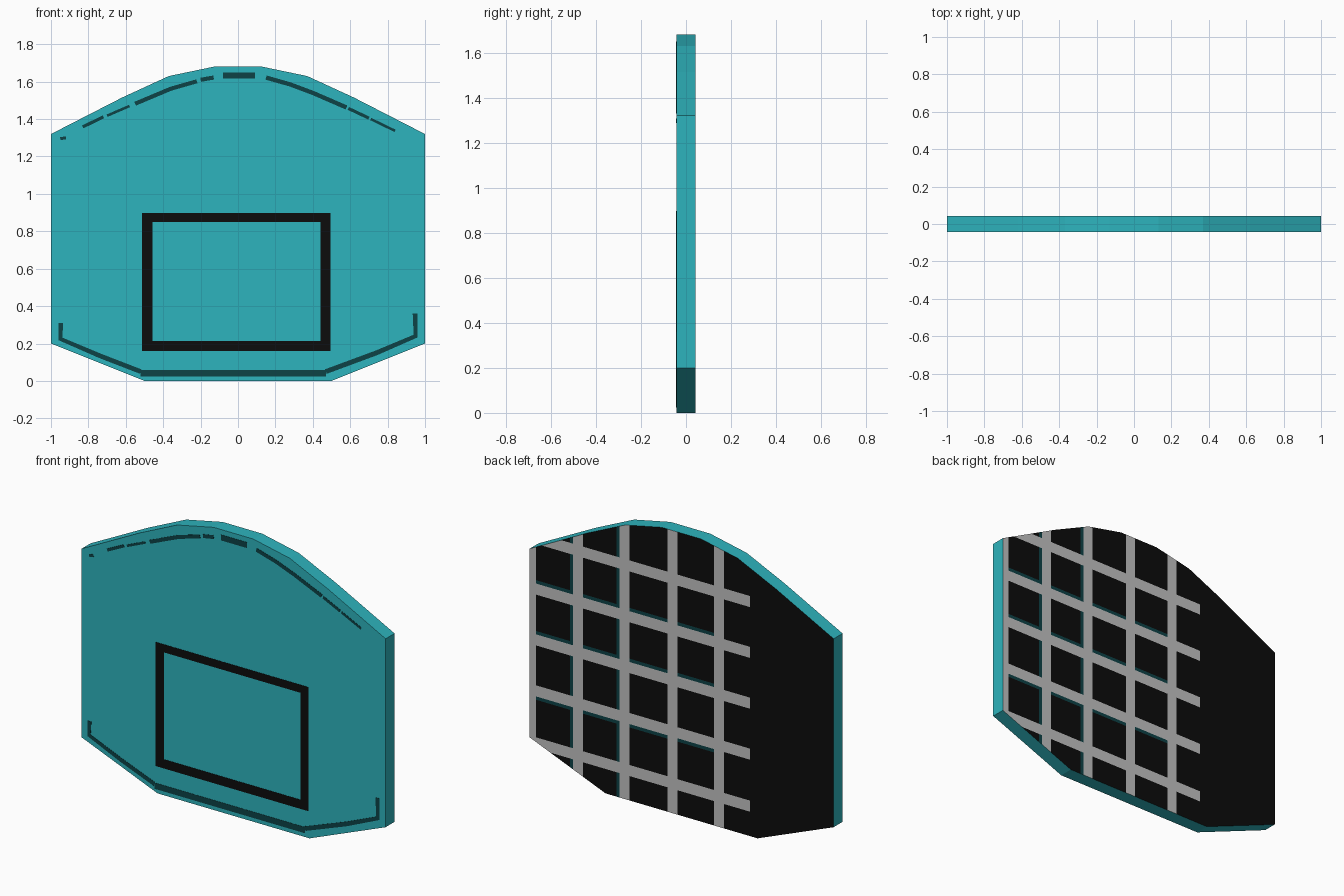
import bpy, bmesh
from mathutils import Vector

if "Cube" in bpy.data.objects:
    bpy.data.objects.remove(bpy.data.objects["Cube"])


def material(name, rgb):
    m = bpy.data.materials.new(name)
    m.diffuse_color = (*rgb, 1)
    m.use_nodes = True
    m.node_tree.nodes["Principled BSDF"].inputs["Base Color"].default_value = m.diffuse_color
    return m


TEAL = material("teal", (0.027, 0.455, 0.51))
BLACK = material("black", (0.0035, 0.0035, 0.0035))
DARK = material("dark teal", (0.004, 0.054, 0.061))
GREY = material("light grey", (0.54, 0.54, 0.54))
HALF = 0.042      # half thickness of the board
SKIN = 0.0015     # thickness of painted plates


def prism(polys, y0, y1):
    """Extrude polygons lying in the xz plane, sharing welded points."""
    bm = bmesh.new()
    for poly in polys:
        bm.faces.new([bm.verts.new((x, y0, z)) for x, z in poly])
    bmesh.ops.remove_doubles(bm, verts=bm.verts[:], dist=1e-5)
    ext = bmesh.ops.extrude_face_region(bm, geom=bm.faces[:], use_keep_orig=True)
    verts = [g for g in ext["geom"] if isinstance(g, bmesh.types.BMVert)]
    bmesh.ops.translate(bm, verts=verts, vec=(0, y1 - y0, 0))
    bmesh.ops.recalc_face_normals(bm, faces=bm.faces[:])
    return bm


def finish(name, bm, mats):
    me = bpy.data.meshes.new(name)
    bm.to_mesh(me)
    bm.free()
    for m in mats:
        me.materials.append(m)
    ob = bpy.data.objects.new(name, me)
    bpy.context.collection.objects.link(ob)
    return ob


def ribbon(pts, width):
    """Quads following a path of (x, z) points."""
    p = [Vector(q) for q in pts]
    rails = []
    for i, q in enumerate(p):
        a = (q - p[i - 1]).normalized() if i else Vector((0, 0))
        b = (p[i + 1] - q).normalized() if i < len(p) - 1 else Vector((0, 0))
        t = (a + b).normalized()
        n = Vector((-t.y, t.x)) * width / 2
        rails.append((q + n, q - n))
    return [(l0, r0, r1, l1) for (l0, r0), (l1, r1) in zip(rails, rails[1:])]


def paint(name, polys, mat):
    finish(name, prism(polys, -HALF - SKIN, -HALF), [mat])


# Board: faceted outline, back face cut into a grid
half = [(0.5, 0), (1, 0.2), (1, 1.32), (0.62, 1.515), (0.37, 1.63), (0.13, 1.68)]
outline = half + [(-x, z) for x, z in reversed(half)]
bm = prism([outline], -HALF, HALF)

BAR = 0.033
bars_x = [0.99, 0.68, 0.375, 0.06, -0.245]
bars_z = [0.178, 0.487, 0.79, 1.092, 1.394]
GRID_END = -0.45
STRIP = 0.02
cuts = [((GRID_END, 0, 0), (1, 0, 0))]
for x in bars_x:
    cuts += [((x + d, 0, 0), (1, 0, 0)) for d in (-BAR, BAR, BAR + STRIP)]
for z in bars_z:
    cuts += [((0, 0, z + d), (0, 0, 1)) for d in (-BAR - STRIP, -BAR, BAR, BAR + STRIP)]


def is_back(f):
    return f.normal.y > 0.9


for co, no in cuts:
    faces = [f for f in bm.faces if is_back(f)]
    geom = set(faces)
    for f in faces:
        geom.update(f.edges)
        geom.update(f.verts)
    bmesh.ops.bisect_plane(bm, geom=list(geom), plane_co=co, plane_no=no, dist=1e-5)
    bm.normal_update()

# Back colours: grey bars, dark strips beside them, black elsewhere
for f in bm.faces:
    if not is_back(f):
        continue
    c = f.calc_center_median()
    f.material_index = 1
    if c.x < GRID_END:
        continue
    dx = [c.x - x for x in bars_x]
    dz = [c.z - z for z in bars_z]
    if min(map(abs, dx)) < BAR or min(map(abs, dz)) < BAR:
        f.material_index = 3
    elif c.x > bars_x[-1]:
        side = any(BAR < d < BAR + STRIP for d in dx[1:3])
        low = any(BAR < d < BAR + STRIP for d in dz[2:4])
        high = -BAR - STRIP < dz[1] < -BAR
        if side or low or high:
            f.material_index = 2
finish("backboard", bm, [TEAL, BLACK, DARK, GREY])

# Black target frame on the front
x0, x1, z0, z1 = -0.513, 0.494, 0.16, 0.897
u0, u1, w0, w1 = -0.457, 0.441, 0.214, 0.85
outer = [(x0, z0), (x1, z0), (x1, z1), (x0, z1)]
inner = [(u0, w0), (u1, w0), (u1, w1), (u0, w1)]
paint("target_frame", [(outer[i], outer[(i + 1) % 4], inner[(i + 1) % 4], inner[i])
                       for i in range(4)], BLACK)

# Worn dark border line along the lower edge
paint("bottom_line", ribbon([(-0.52, 0.041), (0.47, 0.041)], 0.036), DARK)
paint("lower_left_line", ribbon([(-0.52, 0.05), (-0.74, 0.135), (-0.95, 0.225),
                                 (-0.947, 0.31)], 0.025), DARK)
paint("lower_right_line", ribbon([(0.47, 0.05), (0.74, 0.15), (0.95, 0.24),
                                  (0.947, 0.36)], 0.026), DARK)

# Broken dark border line along the upper edge
dashes = [
    ([(-0.95, 1.295), (-0.92, 1.3)], 0.016),
    ([(-0.83, 1.358), (-0.72, 1.412)], 0.017),
    ([(-0.7, 1.418), (-0.58, 1.47)], 0.014),
    ([(-0.55, 1.482), (-0.36, 1.562), (-0.22, 1.602)], 0.022),
    ([(-0.2, 1.61), (-0.13, 1.622)], 0.022),
    ([(-0.08, 1.633), (0.09, 1.633)], 0.034),
    ([(0.15, 1.622), (0.28, 1.585), (0.4, 1.54), (0.58, 1.462)], 0.023),
    ([(0.59, 1.457), (0.7, 1.405)], 0.017),
    ([(0.71, 1.4), (0.84, 1.337)], 0.014),
]
paint("upper_line", [q for pts, w in dashes for q in ribbon(pts, w)], DARK)
